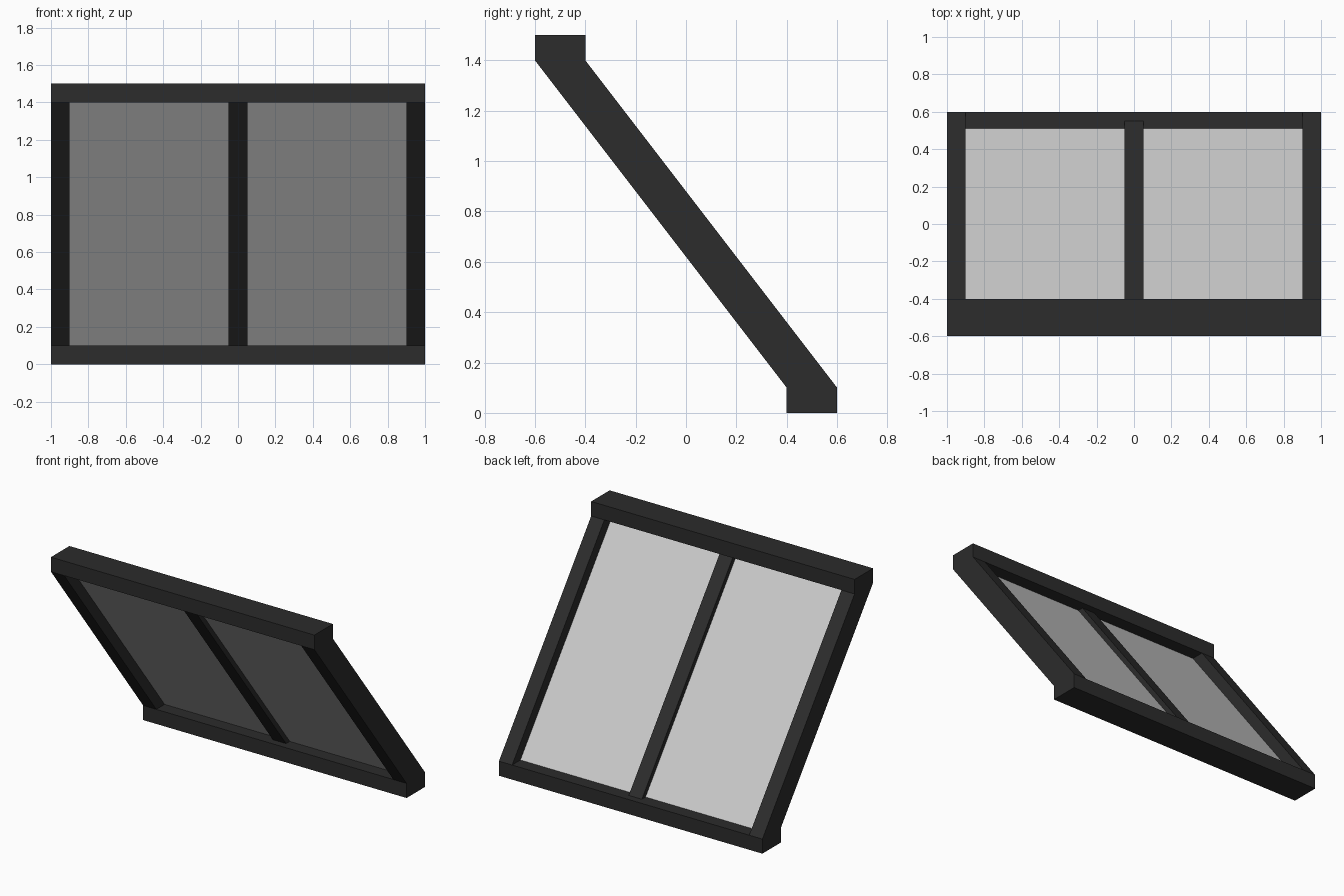
import bpy

if "Cube" in bpy.data.objects:
    bpy.data.objects.remove(bpy.data.objects["Cube"])

frame_mat = bpy.data.materials.new("dark_frame")
frame_mat.diffuse_color = (0.025, 0.025, 0.025, 1)
frame_mat.use_nodes = True
frame_mat.node_tree.nodes["Principled BSDF"].inputs["Base Color"].default_value = frame_mat.diffuse_color


def extrude_x(name, profile, x0, x1, mat=None):
    """Extrude a closed (y, z) profile from x0 to x1."""
    n = len(profile)
    verts = [(x, y, z) for x in (x0, x1) for y, z in profile]
    faces = [tuple(range(n))[::-1], tuple(range(n, 2 * n))]
    faces += [(i, (i + 1) % n, n + (i + 1) % n, n + i) for i in range(n)]
    mesh = bpy.data.meshes.new(name)
    mesh.from_pydata(verts, [], faces)
    if mat:
        mesh.materials.append(mat)
    obj = bpy.data.objects.new(name, mesh)
    bpy.context.collection.objects.link(obj)
    return obj


def bar(y, z):
    """Profile of a horizontal bar centred on y, with its base at z."""
    return [(y - 0.1, z), (y + 0.1, z), (y + 0.1, z + 0.1), (y - 0.1, z + 0.1)]


def sloped(half):
    """Profile of a sloping member, given its half depth along y."""
    return [(0.5 - half, 0.1), (0.5 + half, 0.1), (-0.5 + half, 1.4), (-0.5 - half, 1.4)]


# Horizontal bars
extrude_x("bottom_bar", bar(0.5, 0), -1, 1, frame_mat)
extrude_x("top_bar", bar(-0.5, 1.4), -1, 1, frame_mat)

# Side rails and slimmer centre bar
extrude_x("left_rail", sloped(0.1), -1, -0.9, frame_mat)
extrude_x("right_rail", sloped(0.1), 0.9, 1, frame_mat)
extrude_x("centre_bar", sloped(0.05), -0.05, 0.05, frame_mat)

# Thin panes
extrude_x("left_pane", sloped(0.01), -0.9, -0.05)
extrude_x("right_pane", sloped(0.01), 0.05, 0.9)
